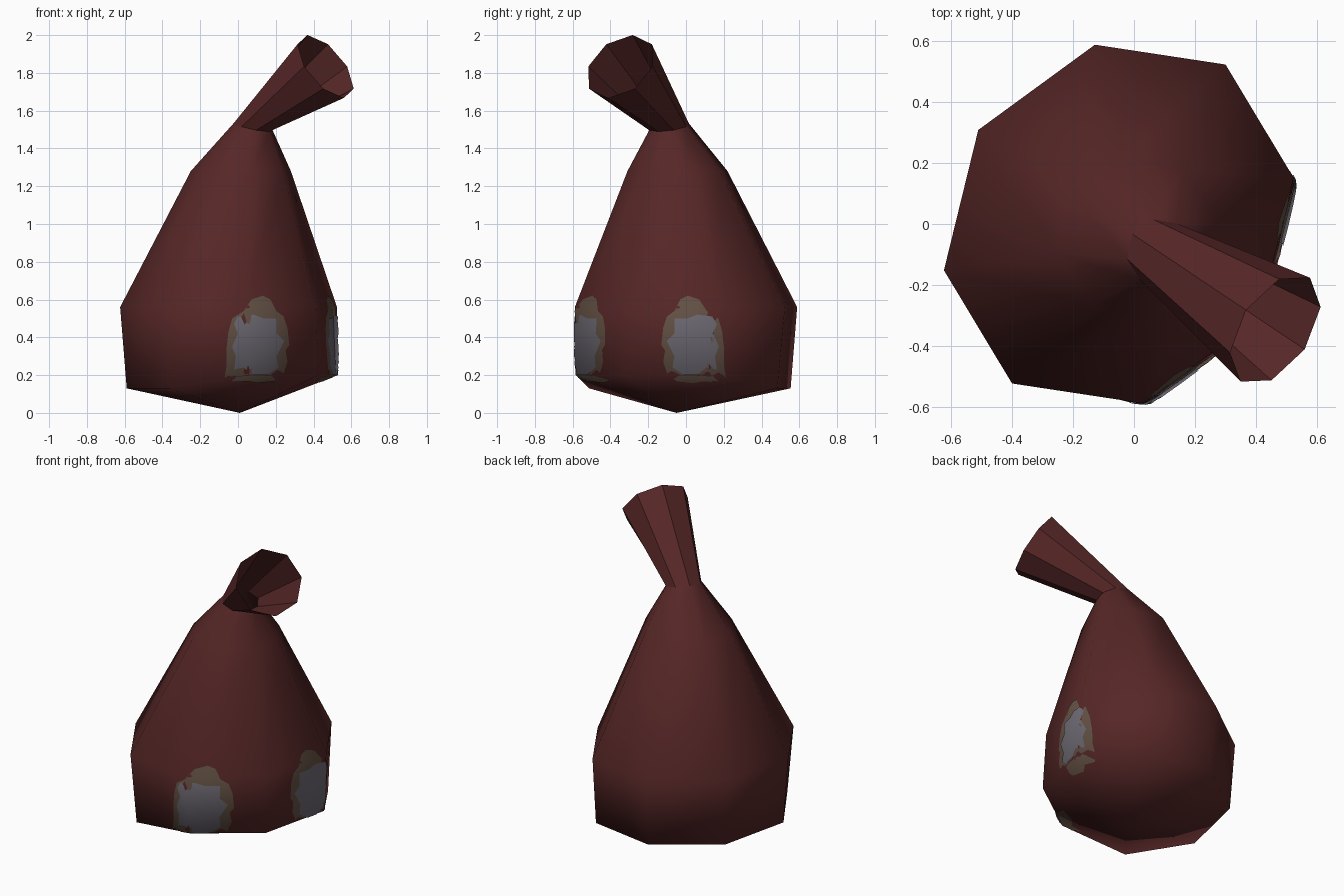
import bpy
from math import cos, sin, pi, radians
from mathutils import Vector
from mathutils.bvhtree import BVHTree

cube = bpy.data.objects.get("Cube")
if cube:
    bpy.data.objects.remove(cube)

SIDES = 8
LEAN = radians(-33.8)  # heading the tied top leans towards


def material(name, rgb):
    m = bpy.data.materials.new(name)
    m.use_nodes = True
    m.diffuse_color = (*rgb, 1)
    m.node_tree.nodes["Principled BSDF"].inputs["Base Color"].default_value = (*rgb, 1)
    return m


def build(name, verts, faces, mat, smooth):
    me = bpy.data.meshes.new(name)
    me.from_pydata(verts, [], faces)
    me.materials.append(mat)
    me.polygons.foreach_set("use_smooth", [smooth] * len(me.polygons))
    me.update()
    ob = bpy.data.objects.new(name, me)
    bpy.context.collection.objects.link(ob)
    return ob


def ring(centre, along, across, pitch=0.0):
    """Octagon aligned with the lean and pitched forward."""
    u = Vector((cos(LEAN) * cos(pitch), sin(LEAN) * cos(pitch), -sin(pitch)))
    v = Vector((-sin(LEAN), cos(LEAN), 0))
    angles = [2 * pi * i / SIDES for i in range(SIDES)]
    return [Vector(centre) + u * along * cos(a) + v * across * sin(a) for a in angles]


def bridge(rows, n):
    return [(r * n + i, r * n + (i + 1) % n, (r + 1) * n + (i + 1) % n, (r + 1) * n + i)
            for r in range(rows - 1) for i in range(n)]


cloth = material("dark_red_cloth", (0.095, 0.02, 0.02))
border = material("brown_patch_border", (0.13, 0.085, 0.06))
grey = material("grey_patch", (0.16, 0.145, 0.175))

# Sack body: base, belly, shoulder and neck rings, closed by a point below
base = ring((-0.03, -0.015, 0.13), 0.55, 0.6)
for i in (-1, 0, 1):
    base[i].z += 0.07
neck = ring((0.08, -0.09, 1.515), 0.105, 0.11, 0.25)
rings = [base,
         ring((-0.05, 0.0, 0.56), 0.555, 0.63),
         ring((0.015, -0.045, 1.28), 0.27, 0.27),
         neck]
verts = [v for r in rings for v in r] + [Vector((0.01, -0.05, 0))]
faces = bridge(len(rings), SIDES)
faces += [((i + 1) % SIDES, i, len(verts) - 1) for i in range(SIDES)]
body = build("sack_body", verts, faces, cloth, True)
tree = BVHTree.FromPolygons(verts, faces)

# Open flared top beyond the tie
flare = ring((0.464, -0.347, 1.834), 0.203, 0.205, 0.963)
build("flared_top", neck + flare, bridge(2, SIDES), cloth, False)

# Ragged patch outlines as (sideways, height)
OUTER = [(.13, .62), (.17, .60), (.20, .54), (.24, .51), (.26, .45), (.27, .36), (.25, .33),
         (.26, .27), (.24, .21), (.19, .17), (.10, .16), (.05, .17), (-.02, .165), (-.07, .19),
         (-.06, .25), (-.06, .34), (-.05, .43), (-.03, .50), (.03, .54), (.07, .60)]
INNER = [(.08, .52), (.13, .50), (.20, .50), (.20, .42), (.24, .38), (.20, .30), (.21, .24),
         (.15, .20), (.08, .20), (.03, .24), (-.02, .23), (-.01, .30), (-.03, .35),
         (0, .42), (-.02, .47), (0, .51)]


def patch(name, outline, mat, lift, from_side):
    """Thin plate draped on the sack, seen from the front or the left side."""
    mid = Vector((0.1, 0.35))
    steps, n = 16, len(outline)
    points = []
    for s in range(steps, 0, -1):
        points += [mid.lerp(Vector(p), s / steps) for p in outline]
    points.append(mid)
    draped = []
    for h, z in points:
        if from_side:
            hit = tree.ray_cast(Vector((3, 0.14 - h, z)), Vector((-1, 0, 0)))
        else:
            hit = tree.ray_cast(Vector((h, -3, z)), Vector((0, 1, 0)))
        draped.append(hit[0] + hit[1] * lift)
    quads = bridge(steps, n)
    last = (steps - 1) * n
    quads += [(last + i, last + (i + 1) % n, len(points) - 1) for i in range(n)]
    if not from_side:
        quads = [q[::-1] for q in quads]
    # The outlines run clockwise when viewed, so flip to face outward
    centre_normal = (draped[quads[0][1]] - draped[quads[0][0]]).cross(
        draped[quads[0][2]] - draped[quads[0][0]])
    outward = Vector((1, 0, 0)) if from_side else Vector((0, -1, 0))
    if centre_normal.dot(outward) < 0:
        quads = [q[::-1] for q in quads]
    ob = build(name, draped, quads, mat, True)
    # Share the soft shading of the cloth beneath
    mod = ob.modifiers.new("cloth_shading", 'DATA_TRANSFER')
    mod.object = body
    mod.use_loop_data = True
    mod.data_types_loops = {'CUSTOM_NORMAL'}
    mod.loop_mapping = 'POLYINTERP_NEAREST'


for label, side in (("front", False), ("left", True)):
    patch(label + "_patch_border", OUTER, border, 0.003, side)
    patch(label + "_patch_centre", INNER, grey, 0.007, side)
